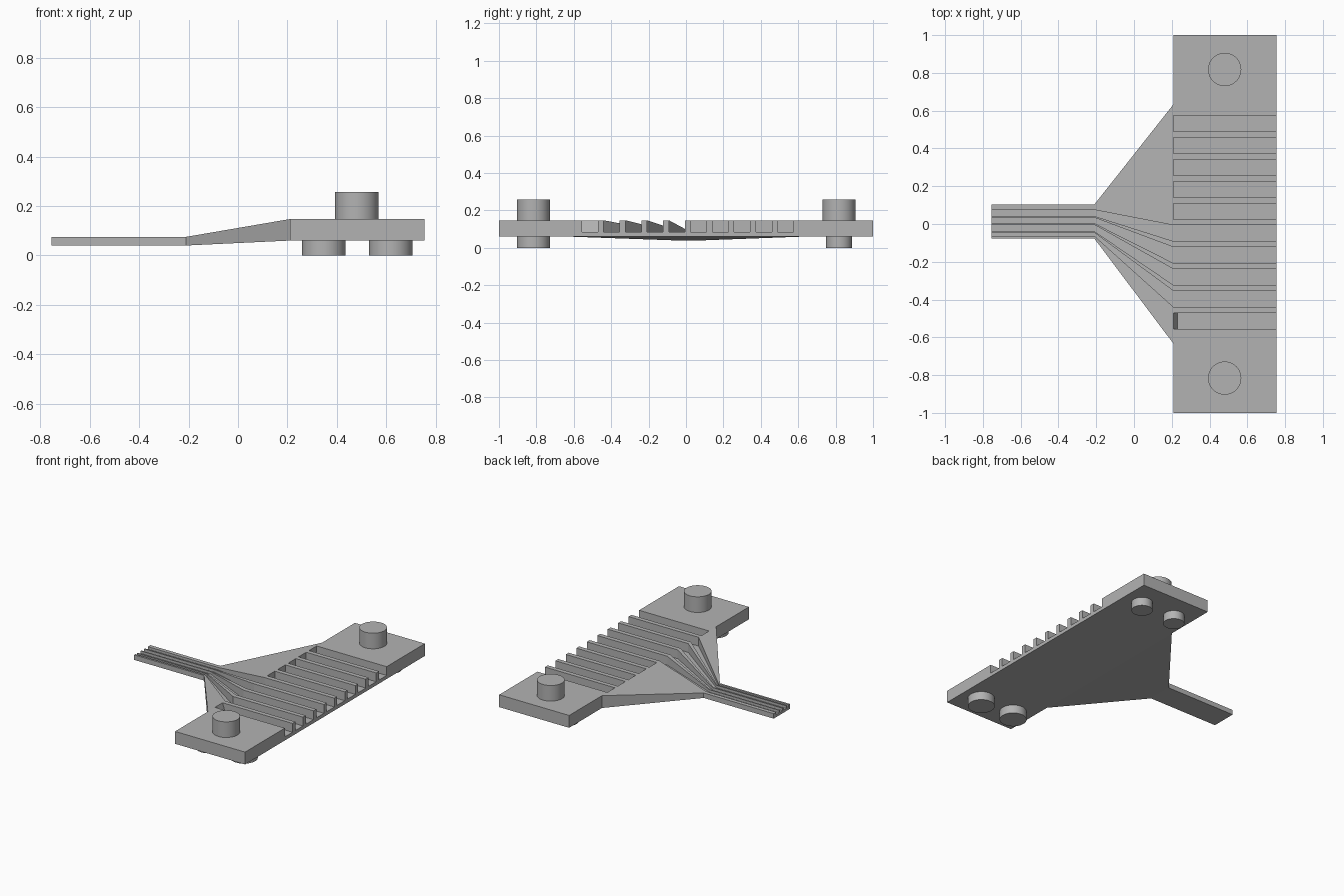
import bpy, bmesh, math

cube = bpy.data.objects.get("Cube")
if cube:
    bpy.data.objects.remove(cube, do_unlink=True)

grey = bpy.data.materials.new("plain grey")
grey.use_nodes = True
COLOUR = (0.45, 0.45, 0.45, 1)
grey.diffuse_color = COLOUR
grey.node_tree.nodes["Principled BSDF"].inputs["Base Color"].default_value = COLOUR


def finish(name, bm):
    bmesh.ops.recalc_face_normals(bm, faces=bm.faces)
    mesh = bpy.data.meshes.new(name)
    bm.to_mesh(mesh)
    bm.free()
    mesh.materials.append(grey)
    obj = bpy.data.objects.new(name, mesh)
    bpy.context.collection.objects.link(obj)
    return obj


def loft(name, sections):
    """Solid through rectangular sections (x, y0, y1, z0, z1)."""
    bm = bmesh.new()
    rings = [[bm.verts.new((x, y, z)) for y, z in ((a, c), (b, c), (b, d), (a, d))]
             for x, a, b, c, d in sections]
    for r, s in zip(rings, rings[1:]):
        for i in range(4):
            j = (i + 1) % 4
            bm.faces.new((r[i], r[j], s[j], s[i]))
    bm.faces.new(rings[0])
    bm.faces.new(rings[-1])
    return finish(name, bm)


def cut(target, cutter):
    cutter.hide_render = True
    cutter.hide_viewport = True
    cutter.display_type = 'WIRE'
    mod = target.modifiers.new(cutter.name, 'BOOLEAN')
    mod.operation = 'DIFFERENCE'
    mod.solver = 'EXACT'
    mod.object = cutter


def peg(name, x, y, radius, z0, z1):
    bm = bmesh.new()
    bmesh.ops.create_cone(bm, cap_ends=True, segments=40, radius1=radius,
                          radius2=radius, depth=z1 - z0)
    bmesh.ops.translate(bm, verts=bm.verts, vec=(x, y, (z0 + z1) / 2))
    obj = finish(name, bm)
    bpy.ops.object.select_all(action='DESELECT')
    obj.select_set(True)
    bpy.context.view_layer.objects.active = obj
    bpy.ops.object.shade_smooth_by_angle(angle=math.radians(35))


NECK, JOIN, END = -0.21, 0.21, 0.755
BOTTOM, TOP, FLOOR = 0.06, 0.147, 0.085
GROOVE_FLOOR = 0.058

# Wide bar and the narrow tail that flares out to meet it
bar = loft("crossbar", [(JOIN, -1, 1, BOTTOM, TOP), (END, -1, 1, BOTTOM, TOP)])
tail = loft("flared_tail", [(-END, -0.077, 0.103, 0.04, 0.075),
                            (NECK, -0.077, 0.103, 0.04, 0.075),
                            (JOIN, -0.635, 0.635, BOTTOM, TOP)])

# Ten parallel slots, the last with a sloped inner end
slots = [(0.49 - i * 0.1163, 0.575 - i * 0.1163) for i in range(10)]
for i, (a, b) in enumerate(slots):
    start = [(0.19, a, b, FLOOR, 0.2)]
    if i == 9:
        start = [(JOIN, a, b, TOP, 0.2), (0.23, a, b, FLOOR, 0.2)]
    cut(bar, loft(f"slot_cutter_{i}", start + [(0.8, a, b, FLOOR, 0.2)]))

# Four tapering grooves that lead from the slots along the tail
grooves = [(0.042, 0.075), (0.004, 0.034), (-0.038, -0.004), (-0.063, -0.046)]
for i, (a, b) in enumerate(grooves):
    c, d = slots[5 + i]
    cut(tail, loft(f"groove_cutter_{i}", [(-0.8, a, b, GROOVE_FLOOR, 0.2),
                                          (NECK, a, b, GROOVE_FLOOR, 0.2),
                                          (JOIN, c, d, FLOOR, 0.2),
                                          (JOIN + 0.02, c, d, FLOOR, 0.2)]))

# Pegs above and below both ends of the bar
for side, y, foot in (("front", -0.816, 0.088), ("back", 0.818, 0.069)):
    peg(f"{side}_top_peg", 0.48, y, 0.088, TOP - 0.01, 0.257)
    for k, x in enumerate((0.347, 0.618)):
        peg(f"{side}_foot_{k + 1}", x, y, 0.088 if side == "front" else foot, 0, BOTTOM + 0.01)
